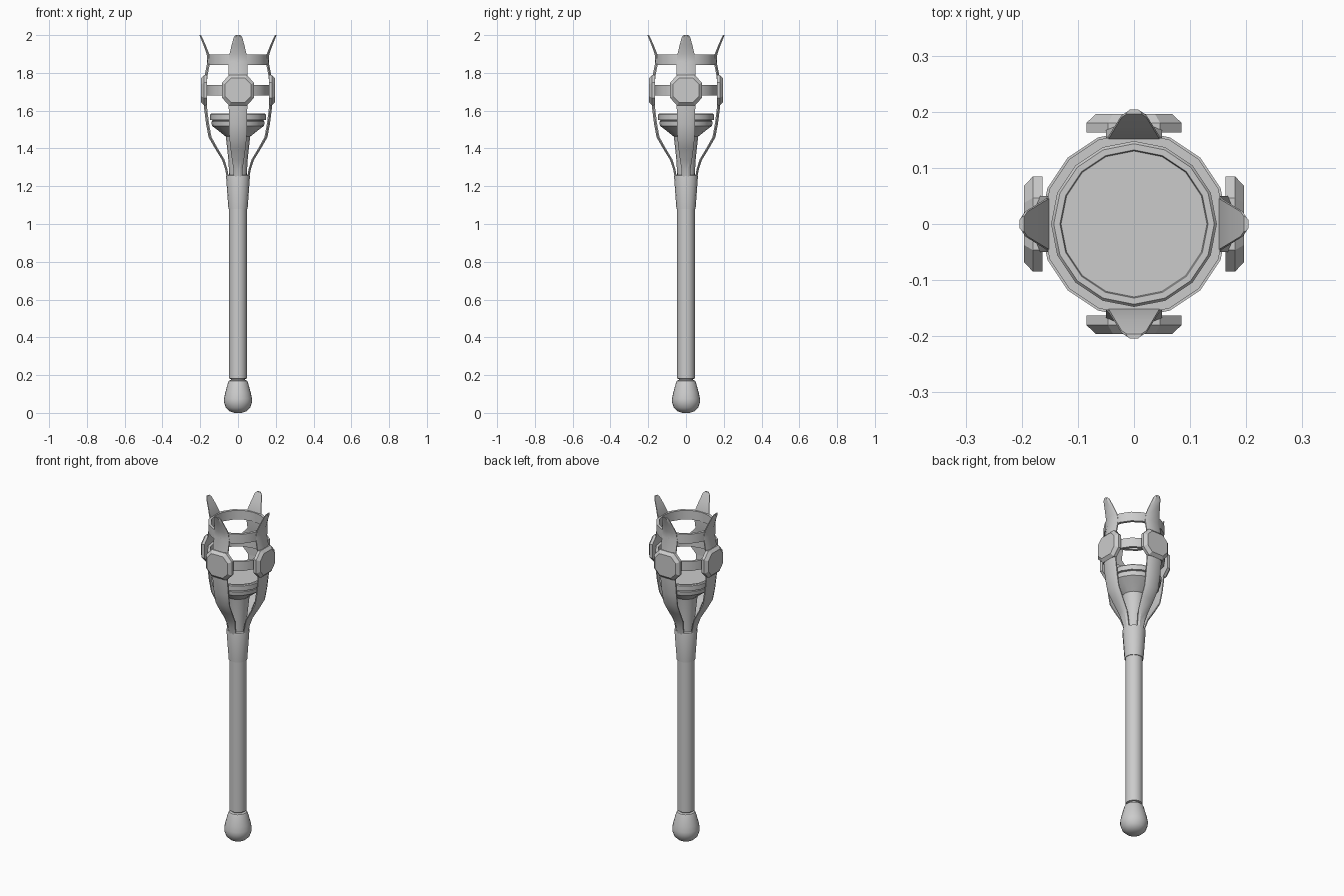
import bpy, bmesh, math
from mathutils import Matrix

if "Cube" in bpy.data.objects:
    bpy.data.objects.remove(bpy.data.objects["Cube"])


def finish(name, bm, angle=30):
    bmesh.ops.recalc_face_normals(bm, faces=bm.faces)
    me = bpy.data.meshes.new(name)
    bm.to_mesh(me)
    bm.free()
    ob = bpy.data.objects.new(name, me)
    bpy.context.collection.objects.link(ob)
    bpy.ops.object.select_all(action='DESELECT')
    ob.select_set(True)
    bpy.context.view_layer.objects.active = ob
    bpy.ops.object.shade_smooth_by_angle(angle=math.radians(angle))
    return ob


def loft(bm, loops, close=False):
    """Skin a list of equal-length vertex loops, capping the ends unless closed."""
    rings = [[bm.verts.new(p) for p in lp] for lp in loops]
    pairs = list(zip(rings, rings[1:]))
    if close:
        pairs.append((rings[-1], rings[0]))
    for a, b in pairs:
        for i in range(len(a)):
            j = (i + 1) % len(a)
            bm.faces.new((a[i], a[j], b[j], b[i]))
    if not close:
        bm.faces.new(rings[0])
        bm.faces.new(rings[-1])


def lathe(name, profile, sides=16, close=False, angle=30):
    bm = bmesh.new()
    loops = [[(r * math.cos(2 * math.pi * i / sides),
               r * math.sin(2 * math.pi * i / sides), z) for i in range(sides)]
             for r, z in profile]
    loft(bm, loops, close)
    return finish(name, bm, angle)


# Handle: pommel, neck ring, shaft, collar
lathe("pommel", [(0.02, 0.0), (0.045, 0.009), (0.064, 0.027), (0.074, 0.055),
                 (0.074, 0.075), (0.068, 0.105), (0.053, 0.16), (0.048, 0.17),
                 (0.036, 0.175)], 24, angle=40)
lathe("neck_ring", [(0.038, 0.165), (0.038, 0.18), (0.047, 0.182),
                    (0.047, 0.192), (0.04, 0.194)])
lathe("shaft", [(0.047, 0.19), (0.047, 1.09)])
lathe("collar", [(0.046, 1.08), (0.051, 1.08), (0.063, 1.25), (0.061, 1.258),
                 (0.05, 1.26)])

# Flared neck and the fire bowl on it
lathe("flared_neck", [(0.047, 1.25), (0.05, 1.33), (0.064, 1.46), (0.07, 1.50)])
lathe("bowl", [(0.064, 1.462), (0.105, 1.495), (0.138, 1.52), (0.141, 1.543),
               (0.136, 1.545), (0.136, 1.549), (0.147, 1.551), (0.147, 1.58),
               (0.143, 1.585), (0.132, 1.585), (0.130, 1.578)])

# Two hoops tying the prongs together
for name, lo, hi, r in (("lower_hoop", 1.68, 1.735, 0.167),
                        ("upper_hoop", 1.842, 1.897, 0.163)):
    lathe(name, [(r - 0.016, lo), (r, lo), (r, hi), (r - 0.016, hi)], 16, True)

# Prong: outer radius, height, half width, thickness
PRONG = [(0.061, 1.25, 0.022, 0.012), (0.068, 1.29, 0.024, 0.012),
         (0.085, 1.34, 0.032, 0.014), (0.122, 1.40, 0.040, 0.015),
         (0.156, 1.46, 0.046, 0.016), (0.169, 1.53, 0.048, 0.016),
         (0.179, 1.61, 0.049, 0.016), (0.183, 1.70, 0.050, 0.016),
         (0.178, 1.78, 0.050, 0.016), (0.162, 1.86, 0.050, 0.015),
         (0.166, 1.90, 0.045, 0.014), (0.184, 1.95, 0.033, 0.012),
         (0.200, 1.99, 0.022, 0.010), (0.204, 2.0, 0.013, 0.008)]

# Medallion octagon: radius out, half width, half height
MEDAL = [(0.163, 0.085, 0.080), (0.180, 0.085, 0.080), (0.196, 0.068, 0.064)]

for k, side in enumerate(("right", "back", "left", "front")):
    turn = Matrix.Rotation(k * math.pi / 2, 4, 'Z')
    bm = bmesh.new()
    loft(bm, [[(r - t, -w, z), (r - t * 0.6, -w, z), (r, -w * 0.55, z),
               (r, w * 0.55, z), (r - t * 0.6, w, z), (r - t, w, z)]
              for r, z, w, t in PRONG])
    bm.transform(turn)
    finish(side + "_prong", bm, 25)

    bm = bmesh.new()
    loft(bm, [[(r, sx * w, 1.708 + sz * h) for sx, sz in
               ((1, -.5), (1, .5), (.55, 1), (-.55, 1), (-1, .5), (-1, -.5),
                (-.55, -1), (.55, -1))] for r, w, h in MEDAL])
    bm.transform(turn)
    finish(side + "_medallion", bm, 20)
